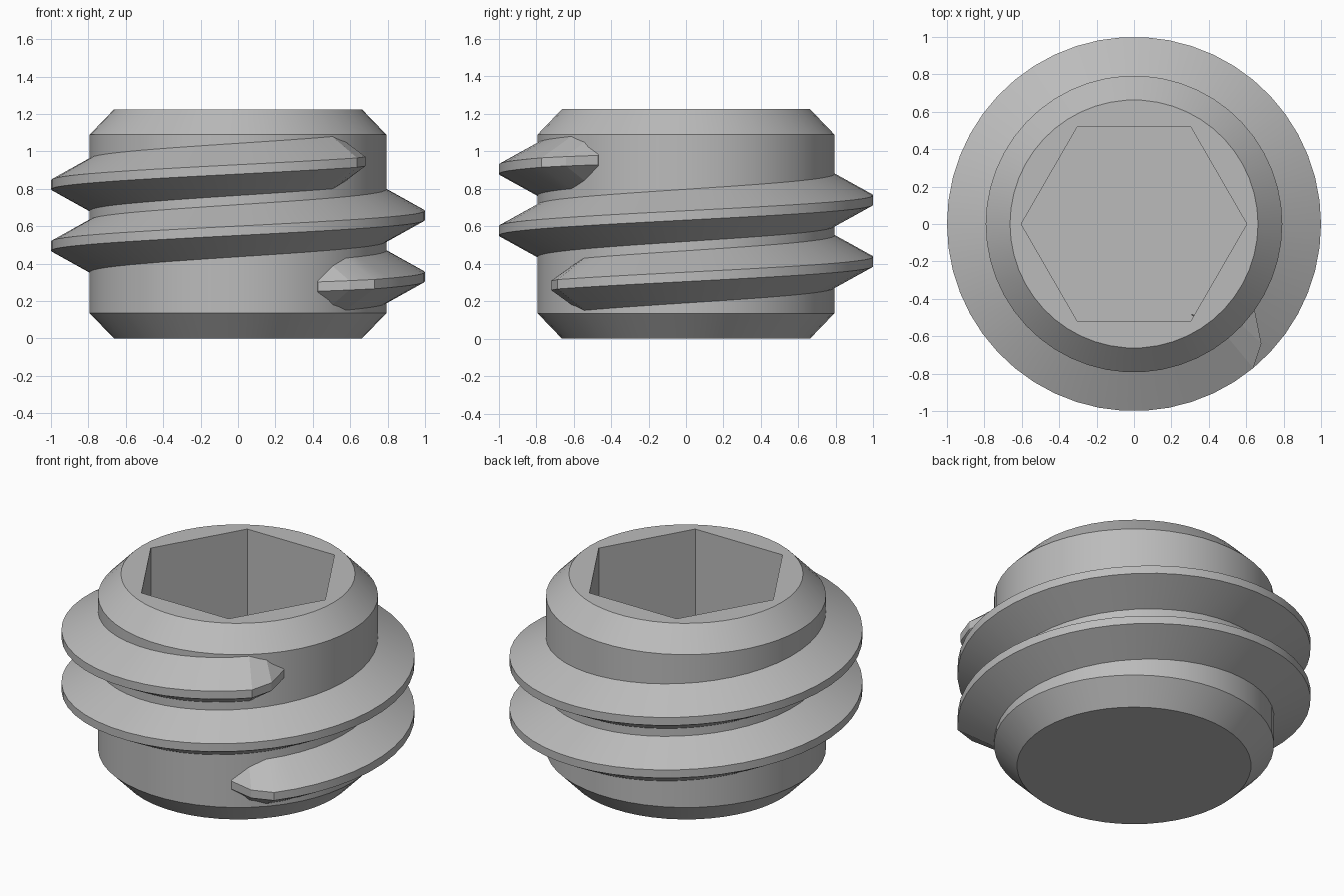
import bpy
import bmesh
from math import cos, sin, pi, radians

if "Cube" in bpy.data.objects:
    bpy.data.objects.remove(bpy.data.objects["Cube"])

SEGMENTS = 50
STEP = 2 * pi / SEGMENTS
HEIGHT = 1.225
CHAMFER = 0.135
BODY_R, END_R = 0.793, 0.663
HEX_R, HEX_DEPTH = 0.603, 0.8
PITCH = 0.328

steel = bpy.data.materials.new("plain grey steel")
steel.use_nodes = True
GREY = (0.5, 0.5, 0.5, 1)
steel.diffuse_color = GREY
steel.node_tree.nodes["Principled BSDF"].inputs["Base Color"].default_value = GREY


def ring(bm, radius, z, count):
    return [bm.verts.new((radius * cos(2 * pi * i / count),
                          radius * sin(2 * pi * i / count), z)) for i in range(count)]


def skin(bm, a, b):
    n = len(a)
    for i in range(n):
        j = (i + 1) % n
        bm.faces.new((a[i], a[j], b[j], b[i]))


def loop_edges(bm, verts):
    return [bm.edges.get((verts[i - 1], verts[i])) for i in range(len(verts))]


def finish(bm, name):
    bmesh.ops.recalc_face_normals(bm, faces=bm.faces)
    mesh = bpy.data.meshes.new(name)
    bm.to_mesh(mesh)
    bm.free()
    mesh.materials.append(steel)
    obj = bpy.data.objects.new(name, mesh)
    bpy.context.collection.objects.link(obj)
    bpy.ops.object.select_all(action="DESELECT")
    obj.select_set(True)
    bpy.context.view_layer.objects.active = obj
    bpy.ops.object.shade_smooth_by_angle(angle=radians(20))


# Chamfered body with a hexagonal socket sunk into the top
bm = bmesh.new()
outline = [(END_R, 0), (BODY_R, CHAMFER), (BODY_R, HEIGHT - CHAMFER), (END_R, HEIGHT)]
rings = [ring(bm, r, z, SEGMENTS) for r, z in outline]
for lower, upper in zip(rings, rings[1:]):
    skin(bm, lower, upper)
bm.faces.new(rings[0][::-1])
socket_top = ring(bm, HEX_R, HEIGHT, 6)
socket_floor = ring(bm, HEX_R, HEIGHT - HEX_DEPTH, 6)
skin(bm, socket_floor, socket_top)
bm.faces.new(socket_floor)
bmesh.ops.triangle_fill(bm, use_beauty=True,
                        edges=loop_edges(bm, rings[-1]) + loop_edges(bm, socket_top))
finish(bm, "socket_body")

# Helical thread: a trapezoid swept round, sinking into the body at both ends
profile = [(0.77, -0.152), (1.0, -0.025), (1.0, 0.025), (0.77, 0.152)]
FIRST, LAST = -8, 2 * SEGMENTS - 5
sink_by_step = [0.2, 0.066]
bm = bmesh.new()
sections = []
for k in range(FIRST, LAST + 1):
    from_end = min(k - FIRST, LAST - k)
    sink = sink_by_step[from_end] if from_end < len(sink_by_step) else 0
    z = 0.33 + PITCH * k / SEGMENTS
    sections.append([bm.verts.new(((r - sink) * cos(k * STEP),
                                   (r - sink) * sin(k * STEP), z + h)) for r, h in profile])
for a, b in zip(sections, sections[1:]):
    skin(bm, a, b)
bm.faces.new(sections[0])
bm.faces.new(sections[-1][::-1])
finish(bm, "helical_thread")
